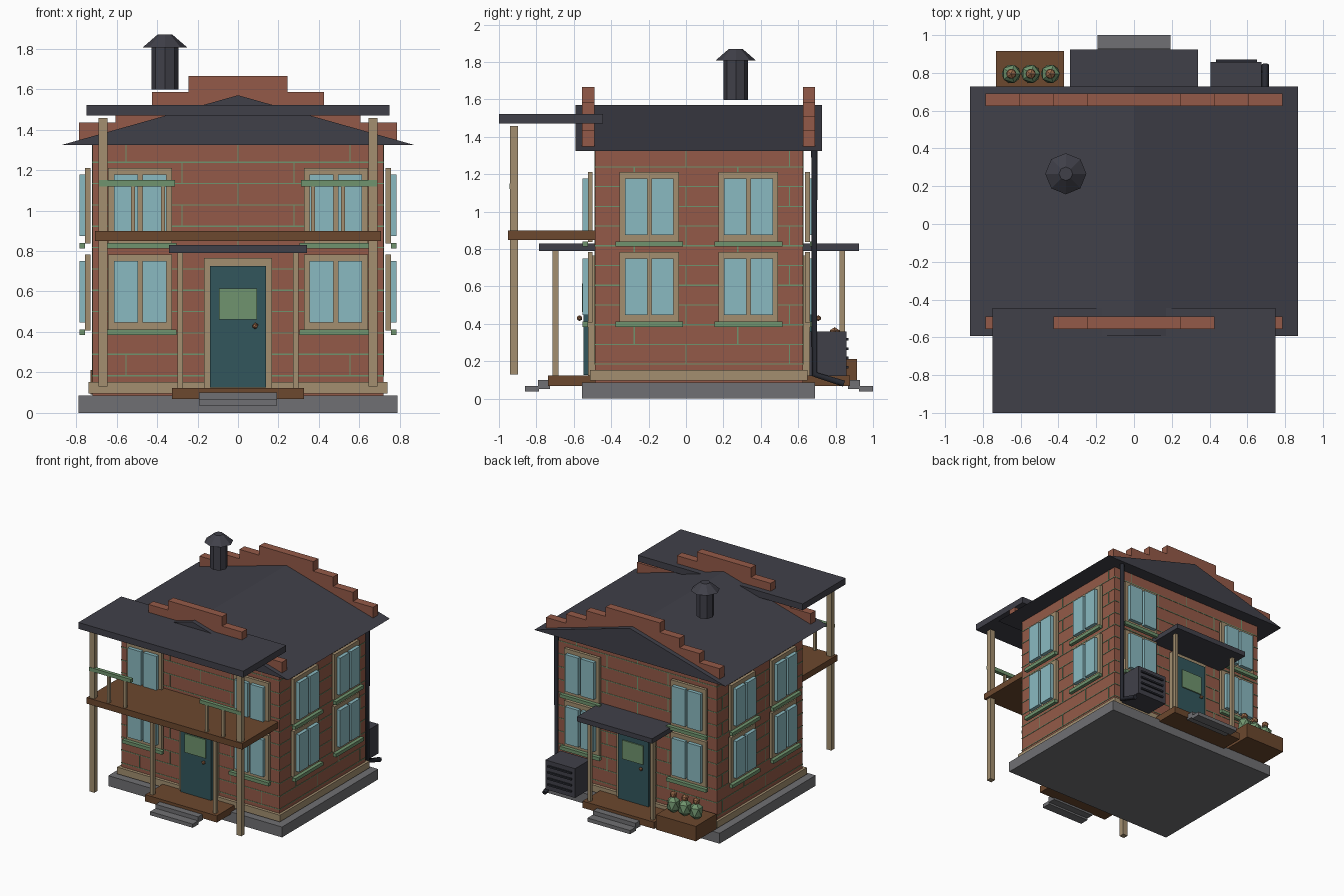
import bpy, bmesh, math
from mathutils import Matrix, Vector

if "Cube" in bpy.data.objects:
    bpy.data.objects.remove(bpy.data.objects["Cube"])


def lin(c):
    return c / 12.92 if c <= 0.04045 else ((c + 0.055) / 1.055) ** 2.4


def material(name, r, g, b):
    m = bpy.data.materials.new(name)
    m.diffuse_color = (lin(r / 255), lin(g / 255), lin(b / 255), 1)
    m.use_nodes = True
    m.node_tree.nodes["Principled BSDF"].inputs["Base Color"].default_value = m.diffuse_color
    return m


BRICK = material("brick red", 148, 90, 72)
SLATE = material("dark slate", 64, 64, 73)
STONE = material("stone grey", 112, 112, 115)
TAN = material("tan trim", 163, 143, 112)
WOOD = material("brown wood", 108, 72, 46)
GREEN = material("sage green", 112, 148, 110)
TEAL = material("door teal", 50, 86, 92)
GLASS = material("window blue", 138, 186, 193)
BRONZE = material("bronze", 156, 108, 76)
IRON = material("dark iron", 40, 42, 50)


def finish(name, bm, mat, matrix=Matrix()):
    bm.transform(matrix)
    bmesh.ops.recalc_face_normals(bm, faces=bm.faces)
    me = bpy.data.meshes.new(name)
    bm.to_mesh(me)
    bm.free()
    me.materials.append(mat)
    ob = bpy.data.objects.new(name, me)
    bpy.context.collection.objects.link(ob)
    return ob


def boxes(name, mat, items, matrix=Matrix()):
    """Each item is (x0, x1, y0, y1, z0, z1)."""
    bm = bmesh.new()
    for x0, x1, y0, y1, z0, z1 in items:
        mid = Vector((x0 + x1, y0 + y1, z0 + z1)) / 2
        size = Matrix.Diagonal((x1 - x0, y1 - y0, z1 - z0, 1))
        bmesh.ops.create_cube(bm, size=1, matrix=Matrix.Translation(mid) @ size)
    return finish(name, bm, mat, matrix)


def cone(name, mat, r1, r2, z0, z1, x, y, sides=8):
    bm = bmesh.new()
    bmesh.ops.create_cone(bm, cap_ends=True, segments=sides, radius1=r1, radius2=r2, depth=z1 - z0)
    return finish(name, bm, mat, Matrix.Translation((x, y, (z0 + z1) / 2)))


def ball(name, mat, r, loc, sz=1.0):
    bm = bmesh.new()
    bmesh.ops.create_icosphere(bm, subdivisions=1, radius=r)
    return finish(name, bm, mat, Matrix.Translation(loc) @ Matrix.Diagonal((1, 1, sz, 1)))


CY = 0.069              # house centre in y
HX, HY = 0.718, 0.556   # half wall sizes

# Main body
boxes("foundation", STONE, [(-0.788, 0.788, -0.555, 0.69, 0, 0.085)])
boxes("walls", BRICK, [(-HX, HX, CY - HY, CY + HY, 0.08, 1.33)])
boxes("base_trim", TAN, [(-0.738, 0.738, -0.512, 0.65, 0.097, 0.152)])

# Gabled roof prism
bm = bmesh.new()
tri = bm.faces.new([bm.verts.new(p) for p in
                    [(-0.868, -0.592, 1.325), (0.868, -0.592, 1.325), (0, -0.592, 1.57)]])
ext = bmesh.ops.extrude_face_region(bm, geom=[tri], use_keep_orig=True)
bmesh.ops.translate(bm, vec=(0, 1.32, 0),
                    verts=[v for v in ext["geom"] if isinstance(v, bmesh.types.BMVert)])
finish("roof", bm, SLATE)

# Stepped parapets at both gables
for label, y in (("front", -0.5225), ("back", 0.6575)):
    steps = [(-0.245, 0.245, y - 0.0325, y + 0.0325, 1.345, 1.665)]
    for x0, x1, top in ((0.245, 0.425, 1.587), (0.425, 0.605, 1.51), (0.605, 0.787, 1.435)):
        for a, b in ((x0, x1), (-x1, -x0)):
            steps.append((a, b, y - 0.0325, y + 0.0325, 1.345, top))
    boxes(label + "_parapet", BRICK, steps)


def side_matrix(angle, half):
    """Local x runs along the wall, local -y points outward, wall face at y=0."""
    return (Matrix.Translation((0, CY, 0)) @ Matrix.Rotation(math.radians(angle), 4, 'Z')
            @ Matrix.Translation((0, -half, 0)))


# Mortar lines and windows on all four walls
SIDES = (("front", 0, HY, HX, 0.484, 0), ("right", 90, HX, HY, 0.265, -CY),
         ("back", 180, HY, HX, 0.484, 0), ("left", 270, HX, HY, 0.265, CY))
for label, angle, half, width, wx, off in SIDES:
    M = side_matrix(angle, half)
    lines = []
    for i in range(11):
        z = 0.184 + 0.1055 * i
        lines.append((-width, width, -0.003, 0.002, z - 0.003, z + 0.003))
        for k in range(-2, 3):
            u = off + k * 0.553 + (i % 2) * 0.2765
            if abs(u) < width - 0.02:
                lines.append((u - 0.003, u + 0.003, -0.003, 0.002, z, min(z + 0.1055, 1.325)))
    boxes(label + "_mortar", GREEN, lines, M)

    frames, panes, sills = [], [], []
    for x in (-wx, wx):
        for z in (0, 0.428):
            frames.append((x - 0.159, x + 0.159, -0.037, -0.012, 0.408 + z, 0.783 + z))
            panes.append((x - 0.13, x - 0.011, -0.066, -0.037, 0.446 + z, 0.75 + z))
            panes.append((x + 0.011, x + 0.13, -0.066, -0.037, 0.446 + z, 0.75 + z))
            sills.append((x - 0.181, x + 0.181, -0.066, -0.037, 0.384 + z, 0.412 + z))
    boxes(label + "_window_frames", TAN, frames, M)
    boxes(label + "_window_panes", GLASS, panes, M)
    boxes(label + "_window_sills", GREEN, sills, M)

# Doors and porches, front and back
for label, angle in (("front", 0), ("back", 180)):
    M = side_matrix(angle, HY)
    boxes(label + "_door_frame", TAN, [(-0.168, 0.168, -0.037, 0, 0.12, 0.765)], M)
    boxes(label + "_door", TEAL, [(-0.138, 0.138, -0.06, -0.03, 0.125, 0.725)], M)
    boxes(label + "_door_window", GREEN, [(-0.094, 0.094, -0.069, -0.06, 0.462, 0.615)], M)
    ball(label + "_door_knob", BRONZE, 0.016, M @ Vector((0.085, -0.082, 0.43)))
    boxes(label + "_porch_roof", SLATE, [(-0.34, 0.34, -0.3, 0, 0.79, 0.83)], M)
    boxes(label + "_porch_posts", TAN,
          [(s * 0.285 - 0.013, s * 0.285 + 0.013, -0.226, -0.196, 0.12, 0.79) for s in (-1, 1)], M)
    boxes(label + "_porch_deck", WOOD, [(-0.325, 0.325, -0.251, 0, 0.068, 0.123)], M)
    boxes(label + "_porch_steps", STONE, [(-0.193, 0.193, -0.305, -0.24, 0.052, 0.1),
                                          (-0.193, 0.193, -0.375, -0.3, 0.037, 0.067)], M)

# Front balcony
boxes("balcony_roof", SLATE, [(-0.748, 0.748, -1.0, -0.444, 1.47, 1.522)])
boxes("balcony_floor", WOOD, [(-0.706, 0.706, -0.952, -0.487, 0.849, 0.899)])
boxes("balcony_posts", TAN,
      [(s * 0.667 - 0.022, s * 0.667 + 0.022, -0.941, -0.898, 0.13, 1.457) for s in (-1, 1)])
boxes("balcony_rails", GREEN,
      [(s * 0.5 - 0.188, s * 0.5 + 0.188, -0.945, -0.915, 1.12, 1.15) for s in (-1, 1)])
boxes("balcony_balusters", TAN,
      [(x - 0.01, x + 0.01, -0.94, -0.92, 0.899, 1.12) for x in (-0.52, -0.37, 0.37, 0.52)])

# Chimney
cone("chimney", SLATE, 0.066, 0.066, 1.597, 1.807, -0.361, 0.266)
cone("chimney_cap", SLATE, 0.109, 0.036, 1.807, 1.87, -0.361, 0.266)

# Planter with three flowering plants
boxes("planter", WOOD, [(-0.73, -0.37, 0.65, 0.915, 0.09, 0.212)])
for x in (-0.65, -0.547, -0.443):
    ball("plant_leaves", GREEN, 0.056, (x, 0.795, 0.272), 1.35)
    ball("plant_flower", BRONZE, 0.03, (x, 0.795, 0.352))

# Air conditioner with slats
boxes("air_conditioner", SLATE, [(0.405, 0.675, 0.66, 0.858, 0.12, 0.36)])
boxes("air_conditioner_slats", IRON,
      [(0.435, 0.65, 0.855, 0.87, z, z + 0.014) for z in (0.16, 0.21, 0.26, 0.31)])

# Rain downpipe with angled foot
cu = bpy.data.curves.new("downpipe", 'CURVE')
cu.dimensions = '3D'
cu.bevel_depth = 0.019
cu.bevel_resolution = 1
cu.use_fill_caps = True
sp = cu.splines.new('POLY')
sp.points.add(2)
for p, co in zip(sp.points, ((0.695, 0.686, 1.33), (0.695, 0.686, 0.13), (0.695, 0.845, 0.08))):
    p.co = (*co, 1)
cu.materials.append(IRON)
bpy.context.collection.objects.link(bpy.data.objects.new("downpipe", cu))
